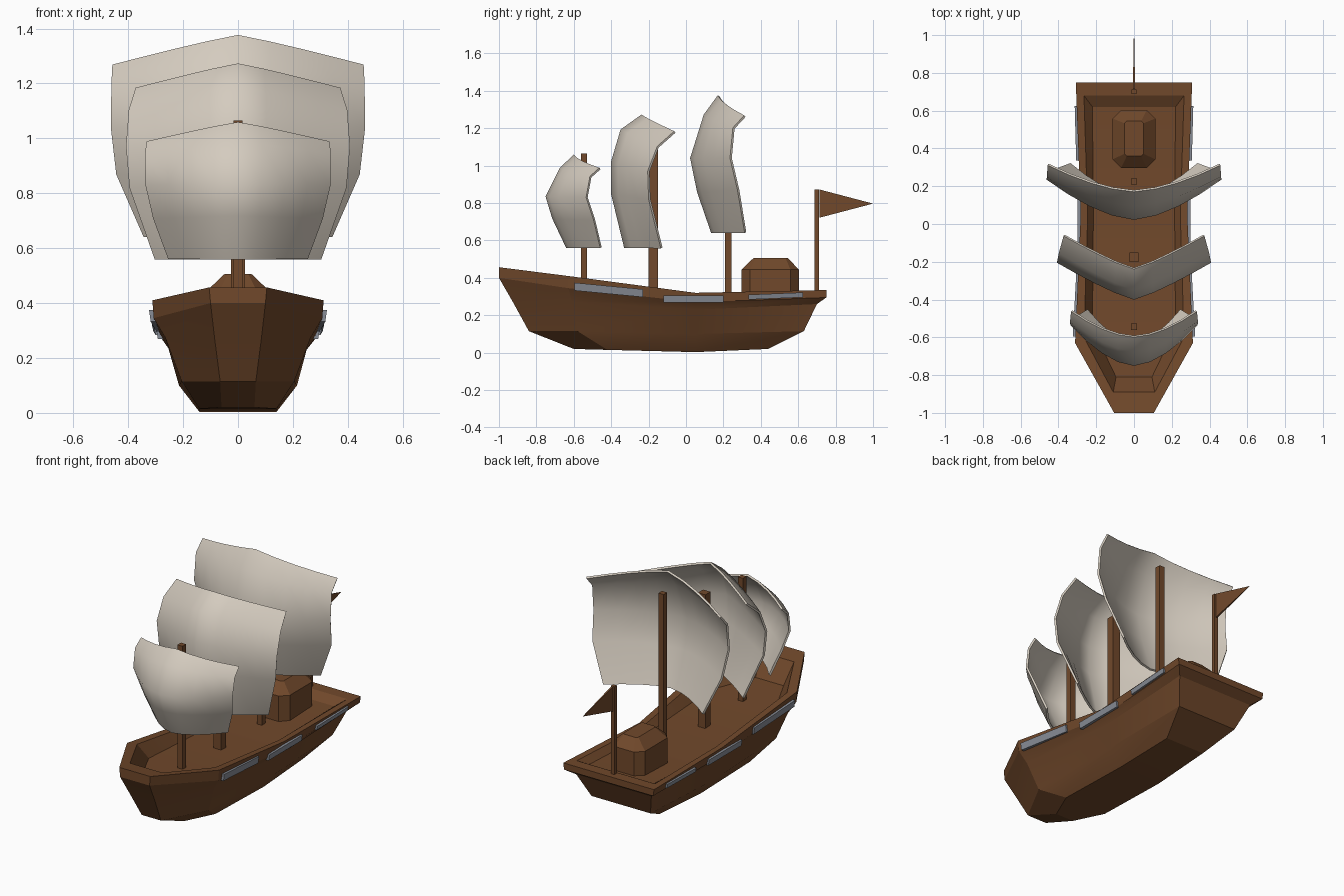
import bpy, math
from mathutils import Vector

if "Cube" in bpy.data.objects:
    bpy.data.objects.remove(bpy.data.objects["Cube"])


def material(name, rgb):
    m = bpy.data.materials.new(name)
    m.diffuse_color = (*rgb, 1)
    m.use_nodes = True
    m.node_tree.nodes["Principled BSDF"].inputs["Base Color"].default_value = m.diffuse_color
    return m


wood = material("brown_wood", (0.165, 0.066, 0.024))
cloth = material("cream_cloth", (0.66, 0.60, 0.52))
metal = material("grey_metal", (0.25, 0.27, 0.31))


def make(name, verts, faces, mat, smooth=None):
    me = bpy.data.meshes.new(name)
    me.from_pydata(verts, [], faces)
    me.materials.append(mat)
    ob = bpy.data.objects.new(name, me)
    bpy.context.collection.objects.link(ob)
    bpy.ops.object.select_all(action='DESELECT')
    ob.select_set(True)
    bpy.context.view_layer.objects.active = ob
    # consistent outward normals
    bpy.ops.object.mode_set(mode='EDIT')
    bpy.ops.mesh.select_all(action='SELECT')
    bpy.ops.mesh.normals_make_consistent(inside=False)
    bpy.ops.object.mode_set(mode='OBJECT')
    if smooth:
        bpy.ops.object.shade_smooth_by_angle(angle=math.radians(smooth))
    return ob


def loft(name, rings, mat, cap_first=True, cap_last=True, smooth=None):
    n = len(rings[0])
    verts = [p for r in rings for p in r]
    faces = [(k * n + i, k * n + (i + 1) % n, (k + 1) * n + (i + 1) % n, (k + 1) * n + i)
             for k in range(len(rings) - 1) for i in range(n)]
    # end caps as strips across the mirrored outline
    for on, base in ((cap_first, 0), (cap_last, (len(rings) - 1) * n)):
        if on:
            faces += [(base + i, base + i + 1, base + n - 2 - i, base + n - 1 - i)
                      for i in range(n // 2 - 1)]
    return make(name, verts, faces, mat, smooth)


def mirrored(half):
    return list(half) + [(-x, y, z) for x, y, z in reversed(half)]


# hull: outlines (bow, shoulder, middle, stern) from keel up over the rail to the deck
levels = [
    [(.06, -.60, .02), (.14, -.42, .015), (.14, .05, .003), (.13, .44, .02)],
    [(.065, -.84, .115), (.205, -.58, .115), (.215, .05, .10), (.20, .63, .115)],
    [(.085, -.925, .27), (.265, -.61, .275), (.25, .05, .23), (.255, .70, .26)],
    [(.10, -1.0, .40), (.307, -.63, .345), (.278, .05, .27), (.302, .75, .295)],
    [(.105, -1.0, .457), (.312, -.63, .41), (.282, .05, .32), (.308, .75, .335)],
    [(.11, -.89, .44), (.265, -.60, .403), (.245, .05, .318), (.265, .68, .333)],
    [(.095, -.81, .32), (.22, -.55, .31), (.215, .05, .28), (.22, .62, .30)],
]
loft("hull", [mirrored(l) for l in levels], wood, smooth=20)


# cabin: chamfered block with a tapered roof
def octagon(hx, y0, y1, c, z):
    return mirrored([(hx - c, y0, z), (hx, y0 + c, z), (hx, y1 - c, z), (hx - c, y1, z)])


loft("cabin", [octagon(.113, .297, .603, .045, .27), octagon(.113, .297, .603, .045, .445),
               octagon(.05, .36, .545, .012, .505)], wood)


# masts and flag pole
def post(name, y, r, z0, z1):
    loft(name, [[(r, y - r, z), (r, y + r, z), (-r, y + r, z), (-r, y - r, z)]
                for z in (z0, z1)], wood)


post("front_mast", -.545, .017, .27, 1.065)
post("middle_mast", -.176, .025, .26, 1.11)
post("rear_mast", .225, .017, .26, 1.26)
post("flag_pole", .70, .012, .28, .872)

# pennant
tri = [(.715, .872), (.715, .722), (1.0, .797)]
make("flag", [(s * (.006 if y < .9 else .001), y, z) for s in (1, -1) for y, z in tri],
     [(0, 1, 2), (3, 5, 4), (0, 3, 4, 1), (1, 4, 5, 2), (2, 5, 3, 0)], wood)


# sails: rows of (centre y, centre z, edge x, edge y, edge z)
def sail(name, rows, power):
    cols = [-1, -.75, -.5, -.25, 0, .25, .5, .75, 1]
    n = len(cols)
    verts = [(u * ex, cy + (ey - cy) * abs(u) ** power, cz + (ez - cz) * abs(u) ** 1.1)
             for cy, cz, ex, ey, ez in rows for u in cols]
    faces = [(k * n + i, k * n + i + 1, (k + 1) * n + i + 1, (k + 1) * n + i)
             for k in range(len(rows) - 1) for i in range(n - 1)]
    ob = make(name, verts, faces, cloth)
    mod = ob.modifiers.new("thickness", 'SOLIDIFY')
    mod.thickness = .012
    mod.offset = 0
    bpy.ops.object.modifier_apply(modifier=mod.name)
    bpy.ops.object.shade_smooth_by_angle(angle=math.radians(50))


sail("front_sail", [(-.595, 1.055, .33, -.46, .985), (-.67, .985, .335, -.51, .94),
                    (-.745, .835, .333, -.53, .83), (-.71, .72, .305, -.49, .71),
                    (-.635, .562, .25, -.455, .562)], 1.7)
sail("middle_sail", [(-.235, 1.268, .37, -.06, 1.18), (-.345, 1.19, .395, -.15, 1.10),
                     (-.395, 1.02, .405, -.20, .97), (-.395, .85, .392, -.195, .82),
                     (-.325, .562, .30, -.13, .56)], 1.2)
sail("rear_sail", [(.175, 1.373, .455, .315, 1.265), (.10, 1.27, .458, .255, 1.20),
                   (.028, 1.04, .46, .24, 1.04), (.065, .86, .44, .28, .87),
                   (.14, .642, .34, .318, .642)], 1.6)


# side plates along the rail: (y0, z0, y1, z1, outer x0, outer x1, height)
plates = [(-.595, .353, -.23, .318, .324, .304, .042),
          (-.12, .287, .20, .287, .298, .298, .036),
          (.335, .297, .625, .309, .306, .314, .026)]
for k, (y0, z0, y1, z1, x0, x1, h) in enumerate(plates):
    for s, side in ((1, "right"), (-1, "left")):
        rings = [[(s * (x - .035), y, z - h / 2), (s * (x - .006), y, z - h / 2),
                  (s * x, y, z + h / 2), (s * (x - .03), y, z + h / 2)]
                 for y, z, x in ((y0, z0, x0), (y1, z1, x1))]
        loft(f"side_plate_{side}_{k + 1}", rings, metal)
